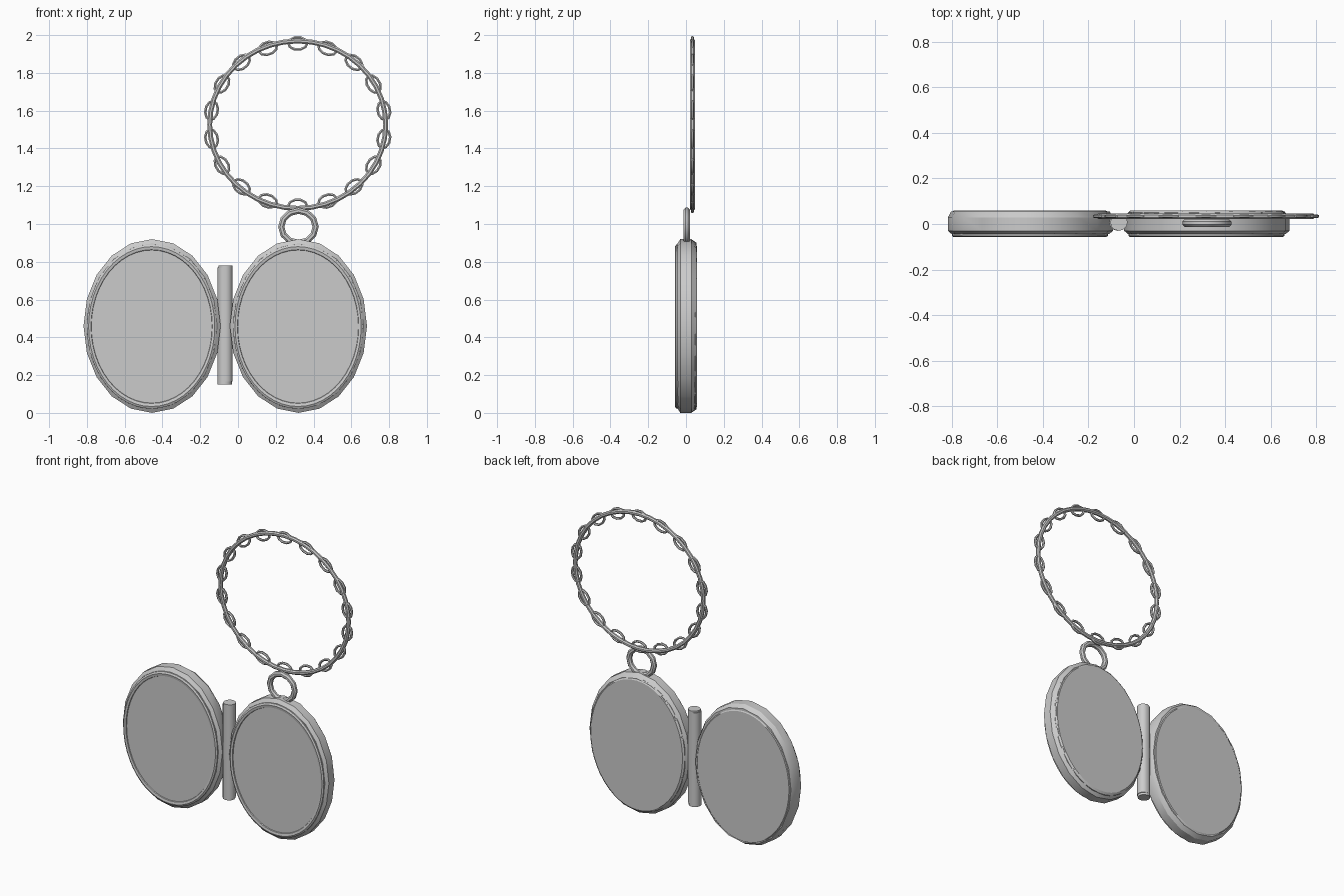
import bpy, bmesh, math
from math import cos, sin, pi

if "Cube" in bpy.data.objects:
    bpy.data.objects.remove(bpy.data.objects["Cube"])


def finish(bm, name, smooth=None):
    bmesh.ops.recalc_face_normals(bm, faces=bm.faces)
    me = bpy.data.meshes.new(name)
    bm.to_mesh(me)
    bm.free()
    ob = bpy.data.objects.new(name, me)
    bpy.context.collection.objects.link(ob)
    if smooth:
        bpy.ops.object.select_all(action='DESELECT')
        bpy.context.view_layer.objects.active = ob
        ob.select_set(True)
        bpy.ops.object.shade_smooth_by_angle(angle=math.radians(smooth))
    return ob


def oval_loft(name, cx, cz, rx, rz, profile, n, smooth=None):
    """Capped oval body; profile is (scale, y) from front to back."""
    bm = bmesh.new()
    rings = []
    for s, y in profile:
        rings.append([bm.verts.new((cx + s * rx * cos(2 * pi * i / n), y,
                                    cz + s * rz * sin(2 * pi * i / n))) for i in range(n)])
    for a, b in zip(rings, rings[1:]):
        for i in range(n):
            j = (i + 1) % n
            bm.faces.new((a[i], a[j], b[j], b[i]))
    bm.faces.new(rings[0])
    bm.faces.new(rings[-1])
    return finish(bm, name, smooth)


def oval_ring(bm, cx, cy, cz, rx, rz, wire, n, m, turn=0.0):
    """Wire loop in the xz plane, turned about y."""
    rows = []
    for i in range(n):
        a = 2 * pi * i / n
        row = []
        for k in range(m):
            b = 2 * pi * (k + 0.5) / m
            x, z = (rx + wire * cos(b)) * cos(a), (rz + wire * cos(b)) * sin(a)
            row.append(bm.verts.new((cx + x * cos(turn) - z * sin(turn), cy + wire * sin(b),
                                     cz + x * sin(turn) + z * cos(turn))))
        rows.append(row)
    for i in range(n):
        for k in range(m):
            p, q = rows[i], rows[(i + 1) % n]
            bm.faces.new((p[k], q[k], q[(k + 1) % m], p[(k + 1) % m]))


# locket halves: faceted outer case with a smooth raised rim and sunken panel
for side, cx, back in (("left", -0.455, 0.96), ("right", 0.32, 0.94)):
    oval_loft(side + "_case", cx, 0.46, 0.363, 0.46,
              [(0.95, -0.045), (1.0, -0.03), (1.0, 0.028), (back, 0.055)], 20, 30)
    oval_loft(side + "_rim_and_panel", cx - 0.002, 0.457, 0.363, 0.46,
              [(0.88, -0.049), (0.885, -0.055), (0.92, -0.058), (0.945, -0.052),
               (0.95, 0.05), (0.92, 0.059)], 48, 30)

# hinge pin
bm = bmesh.new()
n = 12
for x, z0, z1, r in ((-0.071, 0.15, 0.77, 0.038), (-0.066, 0.165, 0.78, 0.038)):
    lo = [bm.verts.new((x + r * cos(2 * pi * i / n), 0.008 + r * sin(2 * pi * i / n), z0)) for i in range(n)]
    hi = [bm.verts.new((v.co.x, v.co.y, z1)) for v in lo]
    for i in range(n):
        j = (i + 1) % n
        bm.faces.new((lo[i], lo[j], hi[j], hi[i]))
    bm.faces.new(lo)
    bm.faces.new(hi)
finish(bm, "hinge", 35)

# hanging loop
bm = bmesh.new()
oval_ring(bm, 0.32, 0.004, 0.985, 0.091, 0.085, 0.018, 12, 8)
finish(bm, "hanging_loop", 35)

# chain: core hoop with flat oval links threaded round it
CX, CY, CZ = 0.316, 0.034, 1.526
bm = bmesh.new()
oval_ring(bm, CX, CY, CZ, 0.466, 0.443, 0.014, 40, 8)
finish(bm, "chain_hoop", 35)

bm = bmesh.new()
for k in range(18):
    a = pi / 2 + 2 * pi * k / 18
    turn = math.atan2(0.433 * cos(a), -0.463 * sin(a))
    oval_ring(bm, CX + 0.463 * cos(a), CY, CZ + 0.430 * sin(a), 0.05, 0.033, 0.008, 10, 6, turn)
finish(bm, "chain_links", 35)
